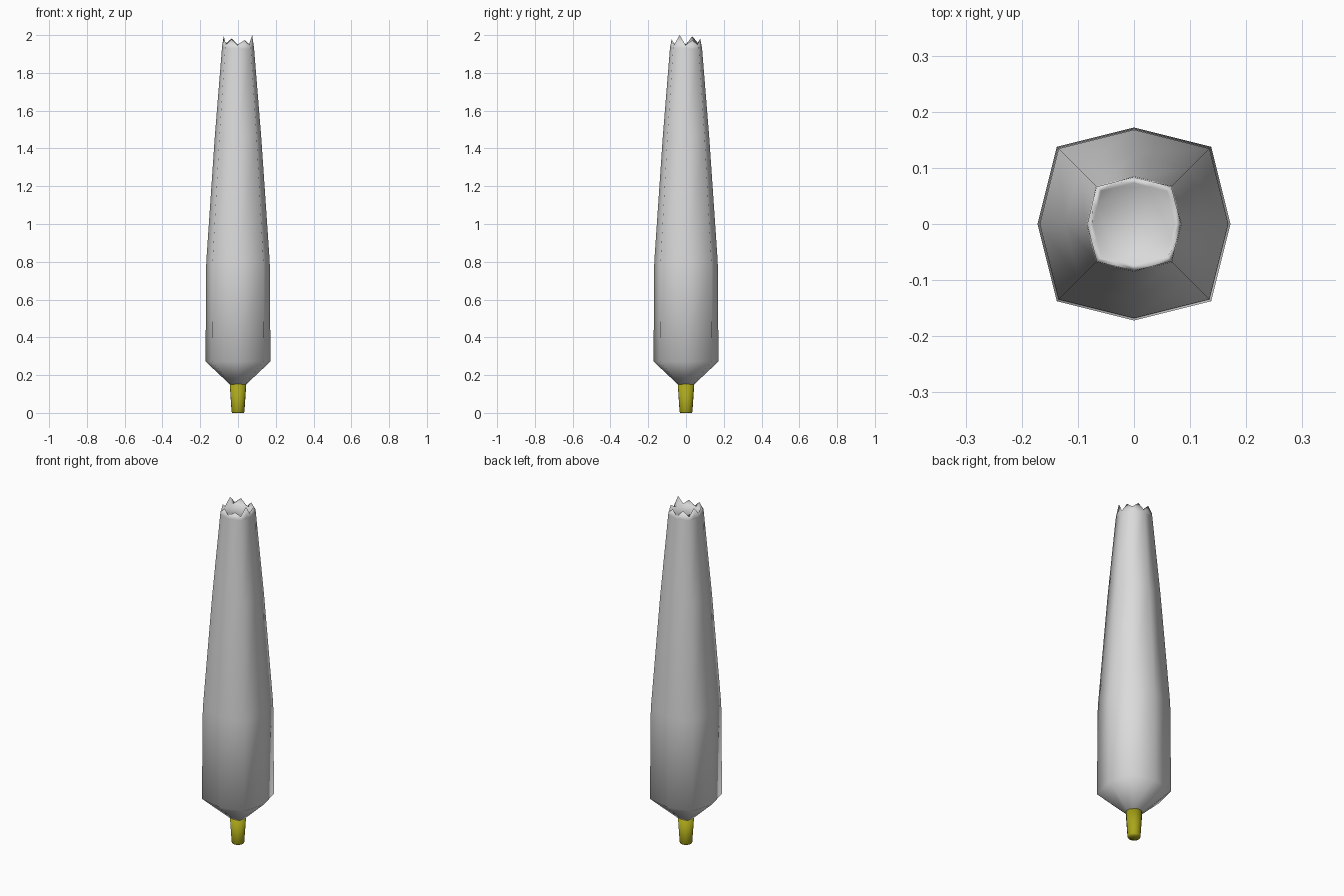
import bpy, bmesh, math, random
from mathutils import Vector

random.seed(4)
cube = bpy.data.objects.get("Cube")
if cube:
    bpy.data.objects.remove(cube, do_unlink=True)


def material(name, colour):
    mat = bpy.data.materials.new(name)
    mat.use_nodes = True
    mat.diffuse_color = colour
    mat.node_tree.nodes["Principled BSDF"].inputs["Base Color"].default_value = colour
    return mat


def outline(size, per_side):
    """Square with bulging sides: eight corners, each edge split evenly."""
    corner = size * 0.8
    points = [(size, 0), (corner, corner), (0, size), (-corner, corner),
              (-size, 0), (-corner, -corner), (0, -size), (corner, -corner)]
    points = [Vector(p) for p in points]
    return [points[i].lerp(points[(i + 1) % 8], k / per_side)
            for i in range(8) for k in range(per_side)]


def circle(radius, count):
    return [Vector((radius * math.cos(i * math.tau / count),
                    radius * math.sin(i * math.tau / count))) for i in range(count)]


def loft(name, rings, mat, cap_start=False, cap_end=False):
    """Skin a stack of rings, each given as a list of 3D points."""
    bm = bmesh.new()
    loops = [[bm.verts.new(p) for p in ring] for ring in rings]
    for low, high in zip(loops, loops[1:]):
        n = len(low)
        for i in range(n):
            j = (i + 1) % n
            bm.faces.new((low[i], low[j], high[j], high[i]))
    if cap_start:
        bm.faces.new(loops[0][::-1])
    if cap_end:
        bm.faces.new(loops[-1])
    mesh = bpy.data.meshes.new(name)
    bm.to_mesh(mesh)
    bm.free()
    mesh.shade_smooth()
    mesh.materials.append(mat)
    obj = bpy.data.objects.new(name, mesh)
    bpy.context.collection.objects.link(obj)


def level(points, z):
    return [(p.x, p.y, z) for p in points]


paper = material("pale paper", (0.71, 0.71, 0.71, 1))
tip_colour = material("olive yellow", (0.4, 0.38, 0.01, 1))

# Tapered eight-sided body
profile = [(0.15, 0.042), (0.272, 0.172), (0.8, 0.168), (1.46, 0.123), (1.93, 0.085)]
loft("wrapped_body", [level(outline(size, 1), z) for z, size in profile], paper, cap_start=True)

# Torn rim: broad teeth of uneven height around a shallow flat cap
base = outline(0.085, 2)
heights = [random.uniform(1.97, 2.0) if i % 2 else random.uniform(1.94, 1.955)
           for i in range(len(base))]
heights[-1] = 2.0
tips = [(p.x * 0.98, p.y * 0.98, z) for p, z in zip(base, heights)]
inner = [p * 0.86 for p in base]
loft("torn_rim", [level(base, 1.93), tips, level(inner, 1.95)], paper, cap_end=True)

# Narrow mouth end with a softened lower edge
tip_profile = [(0, 0.031), (0.006, 0.034), (0.155, 0.044)]
loft("mouth_tip", [level(circle(radius, 16), z) for z, radius in tip_profile],
     tip_colour, cap_start=True, cap_end=True)
